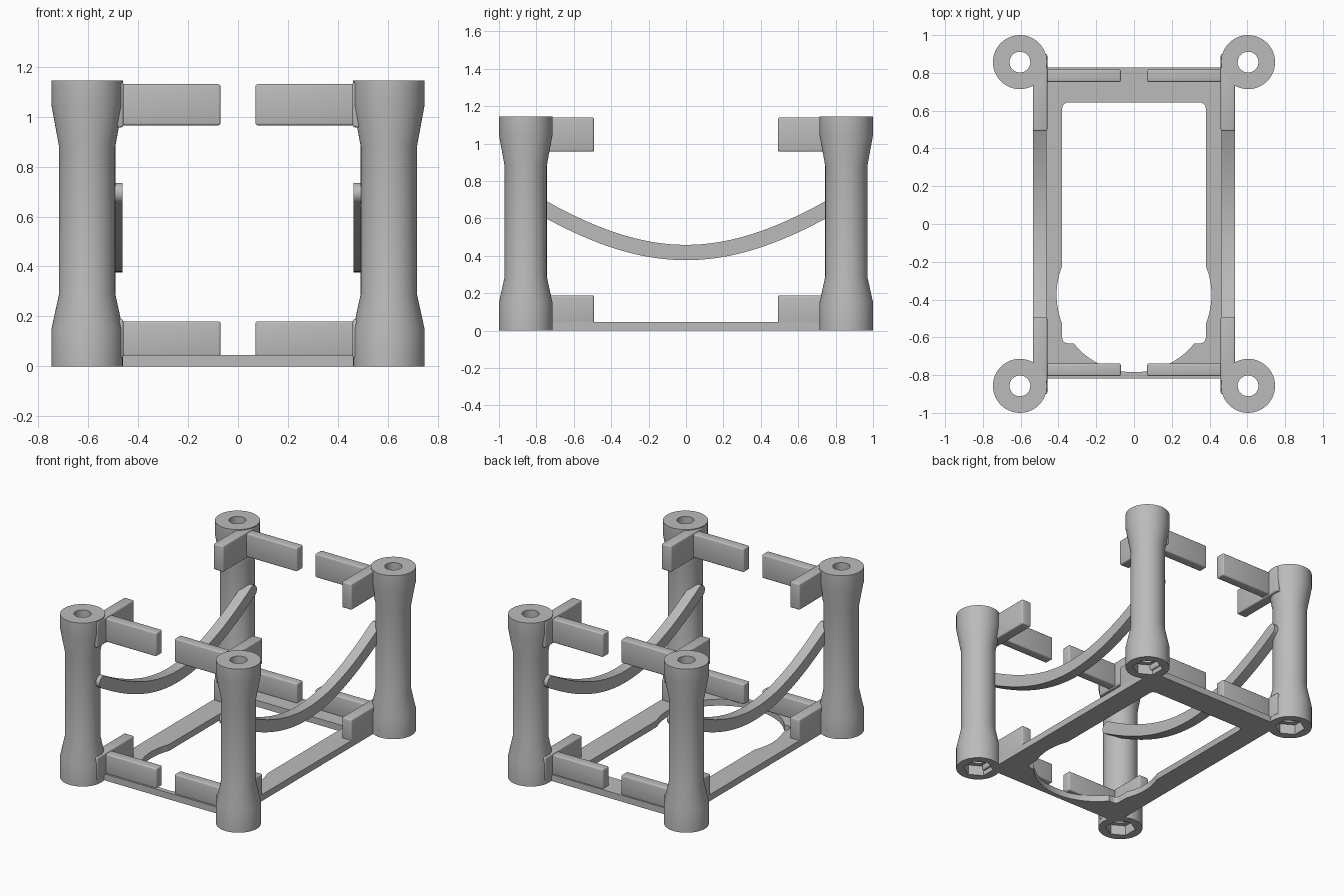
import bpy, bmesh
from math import sin, cos, pi, radians, sqrt, asin, atan2

cube = bpy.data.objects.get("Cube")
if cube:
    bpy.data.objects.remove(cube, do_unlink=True)

grey = bpy.data.materials.new("plain grey")
grey.use_nodes = True
GREY = (0.5, 0.5, 0.5, 1)
grey.diffuse_color = GREY
grey.node_tree.nodes["Principled BSDF"].inputs["Base Color"].default_value = GREY

POST_X, POST_Y, HEIGHT = 0.604, 0.857, 1.145
SIDES = 48


def add_object(name, bm):
    bmesh.ops.recalc_face_normals(bm, faces=bm.faces)
    mesh = bpy.data.meshes.new(name)
    bm.to_mesh(mesh)
    bm.free()
    obj = bpy.data.objects.new(name, mesh)
    bpy.context.collection.objects.link(obj)
    mesh.materials.append(grey)
    return obj


def smooth(obj):
    bpy.ops.object.select_all(action='DESELECT')
    obj.select_set(True)
    bpy.context.view_layer.objects.active = obj
    bpy.ops.object.shade_smooth_by_angle(angle=radians(30))


def hex_radius(angle, corner):
    # distance to the side of a hexagon with corners on the y axis
    return corner * cos(pi / 6) / cos((angle + pi / 6) % (pi / 3) - pi / 6)


# Flared tubular post with a through hole and a hexagonal nut pocket
def post(name, x, y):
    end, neck, bore, nut, depth = 0.143, 0.1125, 0.055, 0.098, 0.07
    profile = [(end, 0, 0), (end, 0.15, 0), (neck, 0.29, 0), (neck, 0.88, 0),
               (end, 1.045, 0), (end, HEIGHT, 0), (bore, HEIGHT, 0),
               (bore, depth, 0), (nut, depth, 1), (nut, 0, 1)]
    bm = bmesh.new()
    rings = []
    for radius, z, is_hex in profile:
        ring = []
        for i in range(SIDES):
            a = 2 * pi * i / SIDES
            r = hex_radius(a, radius) if is_hex else radius
            ring.append(bm.verts.new((x + r * cos(a), y + r * sin(a), z)))
        rings.append(ring)
    for k, ring in enumerate(rings):
        after = rings[(k + 1) % len(rings)]
        for i in range(SIDES):
            j = (i + 1) % SIDES
            bm.faces.new((ring[i], ring[j], after[j], after[i]))
    smooth(add_object(name, bm))


# Rounded rectangular holding tab
def tab(name, x, y, z):
    bm = bmesh.new()
    bmesh.ops.create_cube(bm, size=1)
    for v in bm.verts:
        for axis, span in enumerate((x, y, z)):
            v.co[axis] = sum(span) / 2 + v.co[axis] * (span[1] - span[0])
    bmesh.ops.bevel(bm, geom=bm.edges[:], offset=0.009, segments=3,
                    profile=0.5, affect='EDGES')
    smooth(add_object(name, bm))


# Sagging side rail with round ends, swept as a constant-thickness strip
def rail(name, side):
    half, reach, steps = 0.041, 0.83, 40
    lower, upper, cap = [], [], []
    for i in range(steps + 1):
        y = -reach + 2 * reach * i / steps
        z = 0.4175 + 0.921 * (sqrt(y * y + 1) - 1)
        slope = atan2(0.921 * y, sqrt(y * y + 1))
        lower.append((y + half * sin(slope), z - half * cos(slope)))
        upper.append((y - half * sin(slope), z + half * cos(slope)))
    for k in range(1, 8):
        a = slope - pi / 2 + pi * k / 8
        cap.append((y + half * cos(a), z + half * sin(a)))
    far_cap = [(-p, q) for p, q in reversed(cap)]
    outline = lower + cap + upper[::-1] + far_cap
    bm = bmesh.new()
    face = bm.faces.new([bm.verts.new((side * 0.463, p, q)) for p, q in outline])
    out = bmesh.ops.extrude_face_region(bm, geom=[face])
    moved = [g for g in out["geom"] if isinstance(g, bmesh.types.BMVert)]
    bmesh.ops.translate(bm, verts=moved, vec=(side * 0.072, 0, 0))
    smooth(add_object(name, bm))


def arc(cx, cy, r, start, stop, count):
    return [(cx + r * cos(start + (stop - start) * i / count),
             cy + r * sin(start + (stop - start) * i / count))
            for i in range(count + 1)]


def mirrored(half):
    return half + [(-x, y) for x, y in reversed(half)]


# Flat base frame: rectangular window merged with a round finger cutout
def base_frame():
    outer = mirrored([(0.475, 0.828), (0.535, 0.745), (0.535, -0.745), (0.475, -0.817)])
    wide, back, front, fillet = 0.38, 0.643, -0.632, 0.03
    radius, centre = 0.41, -0.375
    side = asin(sqrt(radius ** 2 - wide ** 2) / radius)
    low = asin((front - centre) / radius)
    window = arc(wide - fillet, back - fillet, fillet, pi / 2, 0, 5)
    window += arc(0, centre, radius, side, -side, 12)
    window += arc(wide - fillet, front + fillet, fillet, 0, -pi / 2, 5)
    window += arc(0, centre, radius, low, -pi / 2 + 0.03, 14)
    curve = bpy.data.curves.new("base_frame", 'CURVE')
    curve.dimensions = '2D'
    curve.fill_mode = 'BOTH'
    curve.extrude = 0.0225
    for loop in (outer, mirrored(window)):
        spline = curve.splines.new('POLY')
        spline.points.add(len(loop) - 1)
        for point, (x, y) in zip(spline.points, loop):
            point.co = (x, y, 0, 1)
        spline.use_cyclic_u = True
    obj = bpy.data.objects.new("base_frame", curve)
    bpy.context.collection.objects.link(obj)
    curve.materials.append(grey)
    obj.location.z = 0.0225
    bpy.ops.object.select_all(action='DESELECT')
    obj.select_set(True)
    bpy.context.view_layer.objects.active = obj
    bpy.ops.object.convert(target='MESH')
    smooth(bpy.context.view_layer.objects.active)


def span(sign, a, b):
    return tuple(sorted((sign * a, sign * b)))


base_frame()
for sx, x_name in ((1, "left"), (-1, "right")):
    rail(x_name + "_rail", sx)
    for sy, y_name in ((-1, "front"), (1, "back")):
        corner = y_name + "_" + x_name
        post(corner + "_post", sx * POST_X, sy * POST_Y)
        # The back tabs sit slightly further out than the front ones
        shift = 0.014 if sy > 0 else 0
        cross_y = span(sy, 0.738 + shift, 0.805 + shift)
        for level, bottom, top in (("lower", 0.035, 0.185), ("upper", 0.96, 1.135)):
            tab(corner + "_" + level + "_cross_tab", span(sx, 0.07, 0.48),
                cross_y, (bottom + 0.005, top - 0.005))
            tab(corner + "_" + level + "_side_tab", span(sx, 0.459, 0.535),
                span(sy, 0.492, 0.9), (bottom - 0.003, top + 0.004))
